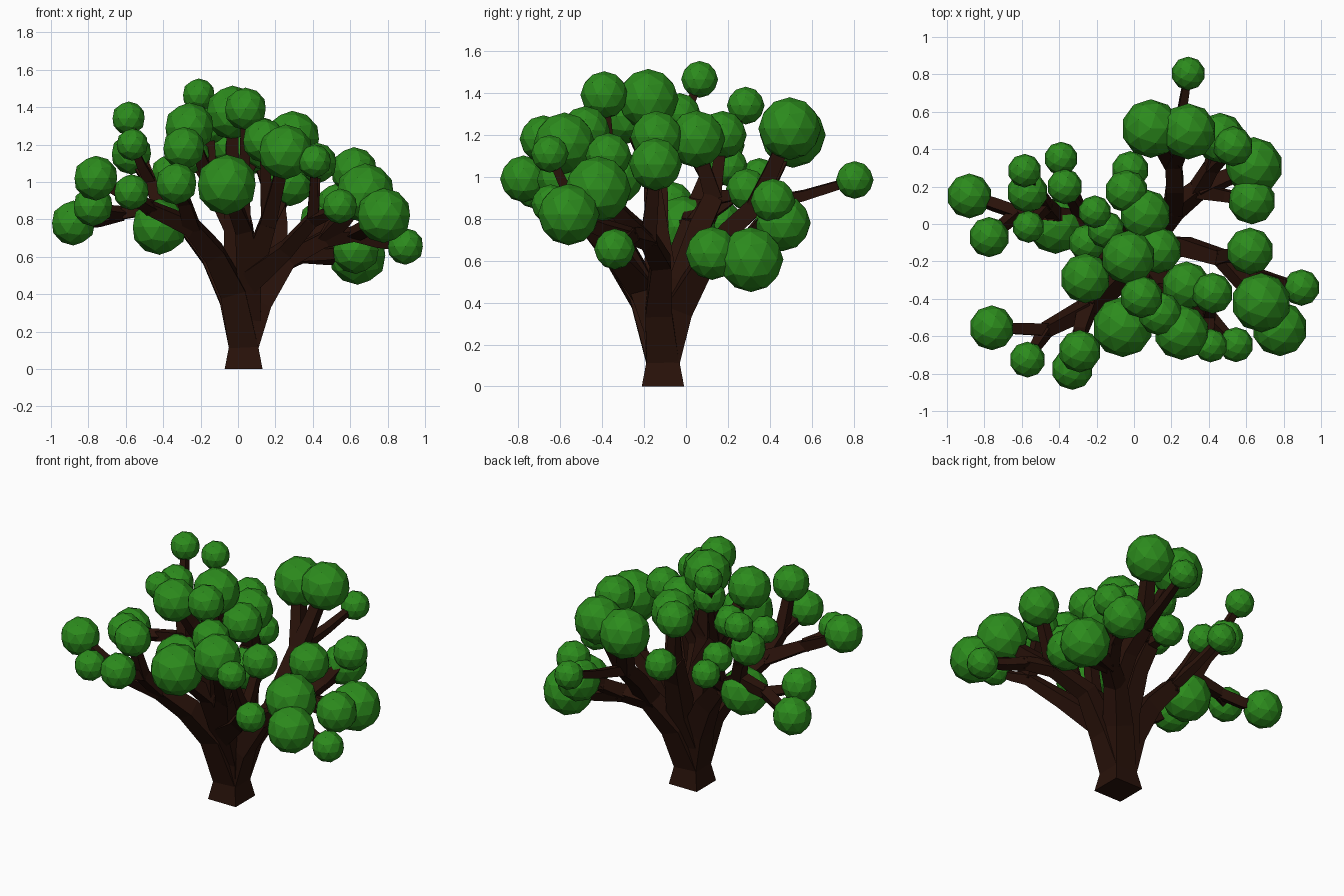
import bpy, bmesh, math
from mathutils import Vector


def material(name, color):
    m = bpy.data.materials.new(name)
    m.diffuse_color = color
    return m


bark = material("bark", (0.022, 0.006, 0.003, 1))
leaf = material("leaf", (0.025, 0.26, 0.012, 1))


def make_object(name, bm, mat):
    bmesh.ops.recalc_face_normals(bm, faces=bm.faces)
    me = bpy.data.meshes.new(name)
    bm.to_mesh(me)
    bm.free()
    me.materials.append(mat)
    ob = bpy.data.objects.new(name, me)
    bpy.context.collection.objects.link(ob)


def tube(bm, path, flat_start=False):
    """Four-sided tapered tube through (x, y, z, half width) points."""
    pts = [Vector(p[:3]) for p in path]
    rings = []
    for i, p in enumerate(pts):
        t = pts[min(i + 1, len(pts) - 1)] - pts[max(i - 1, 0)]
        if flat_start and i == 0:
            t = Vector((0, 0, 1))
        q = Vector((0, 0, 1)).rotation_difference(t.normalized())
        r = path[i][3] * 1.3
        ring = []
        for k in range(4):
            a = math.pi / 4 + k * math.pi / 2
            ring.append(bm.verts.new(p + q @ Vector((r * math.cos(a), r * math.sin(a), 0))))
        rings.append(ring)
    for a, b in zip(rings, rings[1:]):
        for k in range(4):
            bm.faces.new((a[k], a[(k + 1) % 4], b[(k + 1) % 4], b[k]))
    bm.faces.new(rings[0][::-1])
    bm.faces.new(rings[-1])


def branch(name, path, balls=()):
    """A limb, twigs from its tip to each leaf ball, and the balls."""
    wood = bmesh.new()
    tube(wood, path, path[0][2] == 0)
    tip = Vector(path[-1][:3])
    for x, y, z, r in balls:
        end = Vector((x, y, z))
        mid = tip.lerp(end, 0.5) + Vector((0, 0, -0.01))
        tube(wood, [(*tip, min(path[-1][3], 0.015 + 0.22 * r)), (*mid, 0.008 + 0.2 * r),
                    (*end, 0.22 * r)])
    make_object(name, wood, bark)
    if balls:
        green = bmesh.new()
        for x, y, z, r in balls:
            s = bmesh.ops.create_icosphere(green, subdivisions=2, radius=r)
            bmesh.ops.translate(green, verts=s["verts"], vec=(x, y, z))
        make_object(name + "_leaves", green, leaf)


# Trunk
fork = (0.03, -0.11, 0.28, 0.10)
low = (0.03, -0.11, 0.12, 0.085)
branch("trunk", [(0.03, -0.11, 0, 0.11), low, fork, (0.02, -0.11, 0.45, 0.10)])

# Left limb
left = (-0.27, 0.02, 0.76, 0.05)
left_fork = (-0.42, 0.05, 0.87, 0.04)
branch("left_limb", [low, (-0.03, -0.08, 0.38, 0.078), (-0.14, -0.03, 0.6, 0.062), left],
       [(-0.42, -0.01, 0.76, 0.15), (-0.37, 0.20, 1.05, 0.095), (-0.39, 0.35, 1.0, 0.09)])
branch("left_outer_branch", [left, left_fork, (-0.62, 0.06, 0.83, 0.032)],
       [(-0.88, 0.15, 0.78, 0.12), (-0.775, -0.07, 0.87, 0.108)])
branch("left_upper_branch", [left, left_fork, (-0.47, 0.10, 1.0, 0.036)],
       [(-0.585, 0.285, 1.34, 0.09), (-0.57, 0.17, 1.15, 0.11), (-0.565, -0.015, 1.2, 0.086)])

# Front left limb
front_left = (-0.25, -0.45, 0.76, 0.048)
branch("front_left_limb", [low, (-0.03, -0.20, 0.42, 0.074), (-0.13, -0.33, 0.62, 0.06), front_left])
branch("front_left_outer_branch", [front_left, (-0.47, -0.565, 0.86, 0.036)],
       [(-0.76, -0.555, 1.02, 0.12), (-0.57, -0.725, 0.945, 0.096)])
branch("front_left_inner_branch", [front_left, (-0.29, -0.58, 0.9, 0.036)],
       [(-0.29, -0.68, 1.18, 0.114), (-0.33, -0.775, 0.99, 0.112)])

# Centre limbs
centre = (-0.02, -0.14, 0.75, 0.06)
branch("centre_limb", [fork, (0.0, -0.12, 0.5, 0.085), centre, (-0.03, -0.16, 0.95, 0.045)],
       [(-0.03, -0.18, 1.37, 0.145), (0.13, -0.14, 1.19, 0.125)])
branch("centre_left_branch", [centre, (-0.14, -0.13, 0.98, 0.045)],
       [(-0.26, -0.29, 1.29, 0.134), (-0.21, 0.065, 1.465, 0.088),
        (-0.25, -0.10, 1.14, 0.10), (-0.15, -0.03, 1.30, 0.10)])
branch("centre_back_limb", [fork, (0.05, -0.02, 0.5, 0.07), (0.03, 0.06, 0.75, 0.055),
                            (0.0, 0.13, 0.9, 0.05)],
       [(0.06, 0.05, 1.18, 0.137), (-0.04, 0.175, 1.2, 0.115), (-0.02, 0.29, 0.94, 0.10)])

# Front limbs
front = (0.06, -0.21, 0.48, 0.07)
branch("front_limb", [fork, front, (0.03, -0.34, 0.75, 0.05)],
       [(-0.06, -0.55, 0.985, 0.162), (0.04, -0.39, 1.39, 0.114)])
branch("front_middle_branch", [front, (0.16, -0.36, 0.78, 0.048)],
       [(0.14, -0.48, 1.22, 0.118), (0.255, -0.58, 1.16, 0.147), (0.28, -0.33, 1.0, 0.13)])
branch("front_right_branch", [front, (0.26, -0.35, 0.64, 0.045), (0.4, -0.5, 0.8, 0.035)],
       [(0.545, -0.645, 0.87, 0.094), (0.41, -0.65, 1.11, 0.09), (0.42, -0.37, 1.1, 0.11)])

# Right limb
right = (0.47, -0.18, 0.70, 0.042)
branch("right_limb", [low, (0.12, -0.13, 0.36, 0.07), (0.27, -0.12, 0.59, 0.052), right],
       [(0.62, -0.145, 1.06, 0.126), (0.68, -0.42, 0.94, 0.159)])
branch("right_outer_branch", [right, (0.62, -0.26, 0.72, 0.034)],
       [(0.78, -0.56, 0.82, 0.147), (0.895, -0.34, 0.655, 0.098)])

# Back right limb
back = (0.21, 0.08, 0.57, 0.055)
back_right = (0.34, 0.18, 0.62, 0.045)
branch("back_right_limb", [low, (0.10, -0.03, 0.38, 0.072), back, back_right],
       [(0.64, 0.31, 0.605, 0.155), (0.63, 0.125, 0.635, 0.127)])
branch("back_right_outer_branch", [back_right, (0.41, 0.3, 0.70, 0.037)],
       [(0.46, 0.46, 0.78, 0.135), (0.53, 0.415, 0.885, 0.107)])
branch("back_upper_branch", [back, (0.22, 0.2, 0.74, 0.05), (0.21, 0.33, 0.86, 0.046)],
       [(0.09, 0.51, 1.2, 0.157), (0.29, 0.495, 1.23, 0.15), (0.29, 0.805, 0.985, 0.09)])
